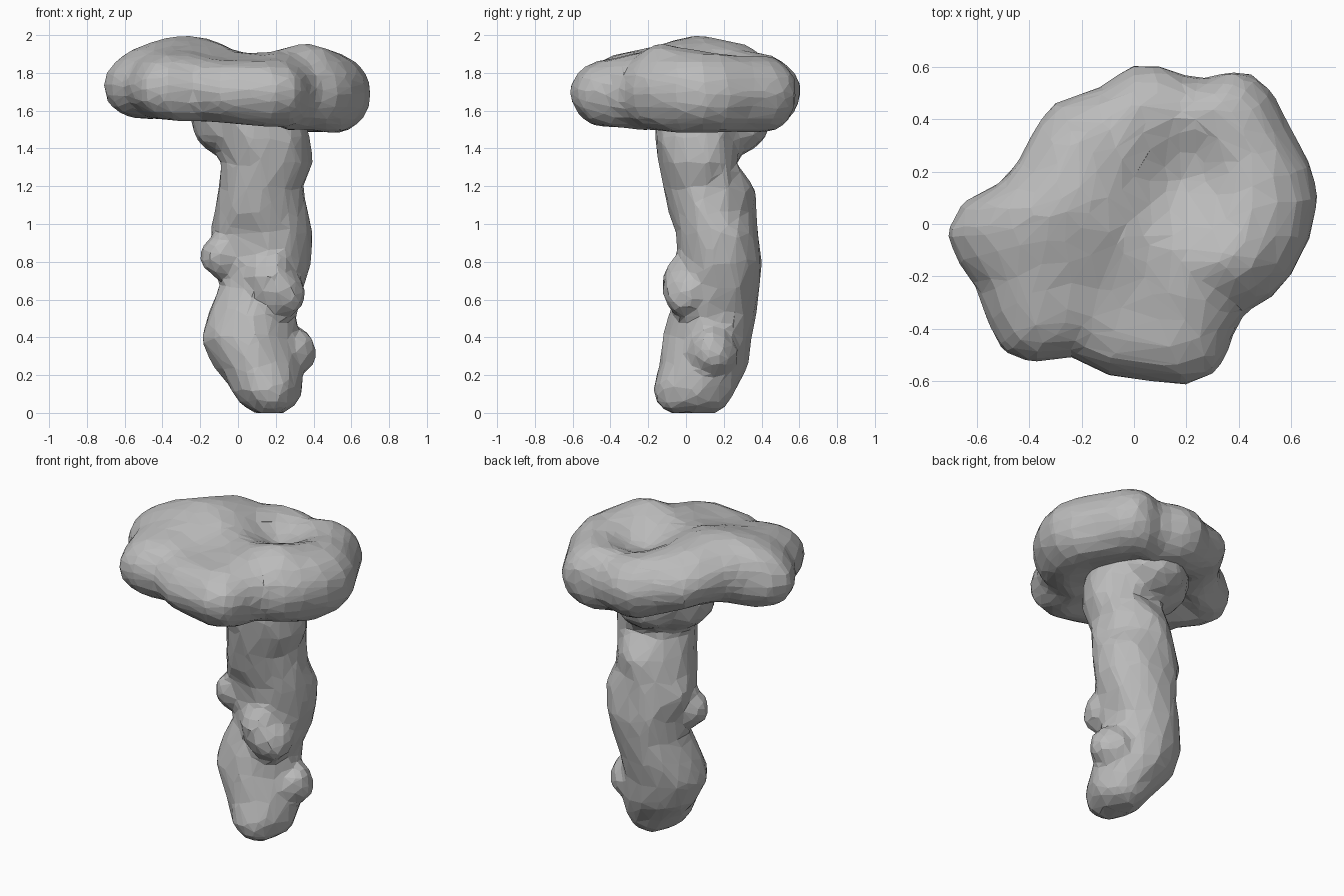
import bpy, bmesh, random
from math import sin, cos, pi, tau, radians, exp, atan2
from mathutils import Vector

random.seed(4)
if "Cube" in bpy.data.objects:
    bpy.data.objects.remove(bpy.data.objects["Cube"])

grey = bpy.data.materials.new("smoke_grey")
grey.use_nodes = True
grey.diffuse_color = (0.5, 0.5, 0.5, 1)
bsdf = next(n for n in grey.node_tree.nodes if n.type == 'BSDF_PRINCIPLED')
bsdf.inputs["Base Color"].default_value = (0.5, 0.5, 0.5, 1)


def jitter(amount):
    return Vector([random.uniform(-amount, amount) for _ in range(3)])


def add_skin(bm, rings, rough):
    """Closed surface through a stack of equal point rings."""
    loops = [[bm.verts.new(p + jitter(rough)) for p in ring] for ring in rings]
    n = len(rings[0])
    for low, high in zip(loops, loops[1:]):
        for i in range(n):
            j = (i + 1) % n
            bm.faces.new((low[i], low[j], high[j], high[i]))
    for loop in (loops[0], loops[-1]):
        middle = bm.verts.new(sum((v.co for v in loop), Vector()) / n)
        for i in range(n):
            bm.faces.new((loop[i], loop[(i + 1) % n], middle))


def add_puff(bm, centre, radius):
    """Rough ball, to be fused with its neighbours."""
    made = bmesh.ops.create_icosphere(bm, subdivisions=2, radius=radius)
    for v in made["verts"]:
        v.co += Vector(centre) + jitter(0.012)


def fuse(name, bm, voxel, ratio):
    """Melt the pieces into one body and reduce it to coarse facets."""
    bmesh.ops.triangulate(bm, faces=bm.faces[:])
    bmesh.ops.recalc_face_normals(bm, faces=bm.faces[:])
    mesh = bpy.data.meshes.new(name)
    bm.to_mesh(mesh)
    bm.free()
    mesh.materials.append(grey)
    obj = bpy.data.objects.new(name, mesh)
    bpy.context.collection.objects.link(obj)
    melt = obj.modifiers.new("melt", 'REMESH')
    melt.mode = 'VOXEL'
    melt.voxel_size = voxel
    soften = obj.modifiers.new("soften", 'SMOOTH')
    soften.factor = 0.5
    soften.iterations = 2
    facet = obj.modifiers.new("facet", 'DECIMATE')
    facet.ratio = ratio


# Stalk: height, then left/right and front/back limits
stalk = [
    (0.00, 0.07, 0.25, -0.10, 0.16), (0.05, 0.02, 0.31, -0.15, 0.22),
    (0.13, -0.04, 0.34, -0.17, 0.27), (0.25, -0.13, 0.34, -0.14, 0.33),
    (0.40, -0.19, 0.30, -0.12, 0.34), (0.53, -0.16, 0.31, -0.08, 0.37),
    (0.67, -0.11, 0.35, -0.05, 0.39), (0.80, -0.10, 0.39, -0.04, 0.41),
    (0.95, -0.15, 0.40, -0.05, 0.39), (1.06, -0.13, 0.37, -0.09, 0.37),
    (1.18, -0.10, 0.35, -0.13, 0.36), (1.32, -0.10, 0.40, -0.14, 0.28),
    (1.45, -0.12, 0.38, -0.17, 0.30), (1.57, -0.15, 0.36, -0.17, 0.34),
    (1.70, -0.15, 0.34, -0.15, 0.34),
]
rings = []
for k, (z, x0, x1, y0, y1) in enumerate(stalk):
    ring = []
    for i in range(13):
        a = tau * (i + 0.5 * (k % 2)) / 13
        ring.append(Vector(((x0 + x1 + (x1 - x0) * cos(a)) / 2,
                            (y0 + y1 + (y1 - y0) * sin(a)) / 2, z)))
    rings.append(ring)
bm = bmesh.new()
add_skin(bm, rings, 0.012)

# Puffs on the stalk, then the flare below the cap
for centre, radius in (
        ((-0.08, 0.09, 0.83), 0.12),
        ((0.16, 0.02, 0.72), 0.14),
        ((0.22, 0.01, 0.64), 0.14),
        ((0.285, 0.14, 0.32), 0.135),
        ((-0.04, 0.12, 1.56), 0.22),
        ((0.08, 0.24, 1.57), 0.22)):
    add_puff(bm, centre, radius)
fuse("stalk", bm, 0.03, 0.12)

# Cap outline from above, anticlockwise
outline = [
    (.71, .1), (.68, .22), (.6, .36), (.53, .5), (.46, .57), (.38, .59),
    (.27, .56), (.2, .57), (.1, .61), (0, .61), (-.13, .53), (-.31, .46),
    (-.38, .36), (-.46, .23), (-.52, .16), (-.66, .08), (-.72, -.03),
    (-.68, -.14), (-.6, -.25), (-.56, -.38), (-.5, -.49), (-.4, -.53),
    (-.24, -.51), (-.1, -.58), (.2, -.62), (.31, -.57), (.35, -.5),
    (.38, -.42), (.43, -.34), (.53, -.28), (.6, -.2), (.68, -.05)]
# Swells and hollows on the top: x, y, height, spread
relief = [(-0.28, 0.10, 0.10, 0.22), (0.37, -0.13, 0.06, 0.14),
          (0.18, 0.19, -0.12, 0.14), (-0.10, -0.25, -0.03, 0.12),
          (0.10, -0.45, -0.03, 0.18), (0.20, 0.42, 0.02, 0.14),
          (0.52, 0.22, 0.02, 0.15)]


def top_height(x, y):
    return 1.90 + sum(h * exp(-((x - a) ** 2 + (y - b) ** 2) / (2 * s * s))
                      for a, b, h, s in relief)


def bottom_height(x, y):
    """Lowest on the left, arched up at the back right corner."""
    angle = atan2(y, x)
    arch = max(0, cos(angle - radians(138))) ** 6
    return 1.515 - 0.035 * cos(angle - radians(20)) + 0.07 * arch


def cap_ring(shrink, height_of):
    ring = []
    for x, y in outline:
        reach = Vector((x, y))
        reach *= shrink(reach.length) / reach.length
        ring.append(Vector((*reach, height_of(*reach))))
    return ring


rings = []
# Hollow underside
for share, lift in ((0.2, 0.08), (0.65, 0.05)):
    rings.append(cap_ring(lambda r: (r - 0.2) * share,
                          lambda x, y: bottom_height(x, y) + lift))
# Rounded rim, gentler above its widest line than below
for step in range(-4, 5):
    t = pi / 2 * step / 4
    inset = 0.26 if step > 0 else 0.2

    def rim(x, y):
        low, high = bottom_height(x, y), top_height(x, y)
        return (low + high) / 2 + (high - low) / 2 * sin(t)
    rings.append(cap_ring(lambda r: r - inset * (1 - cos(t)), rim))
# Dented top
for share in (0.75, 0.5, 0.25):
    rings.append(cap_ring(lambda r: (r - 0.26) * share, top_height))
bm = bmesh.new()
add_skin(bm, rings, 0.006)
fuse("cap", bm, 0.03, 0.12)
